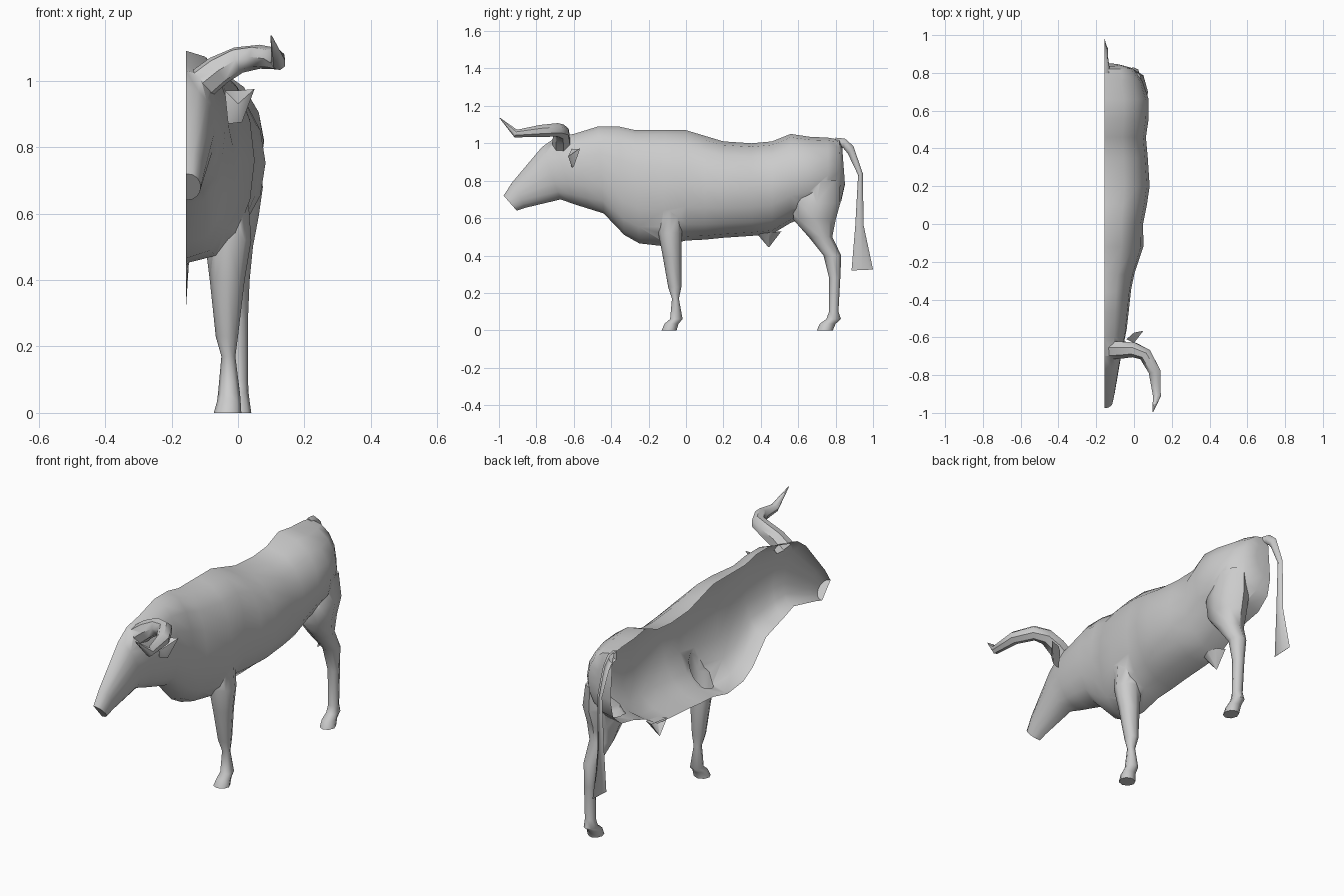
import bpy, bmesh, math
from mathutils import Vector

CUT = -0.157  # plane where the half model is open

if "Cube" in bpy.data.objects:
    bpy.data.objects.remove(bpy.data.objects["Cube"], do_unlink=True)

hide = bpy.data.materials.new("plain grey")
hide.use_nodes = True
grey = (0.6, 0.6, 0.6, 1)
hide.diffuse_color = grey
hide.node_tree.nodes["Principled BSDF"].inputs["Base Color"].default_value = grey


def make_object(name, bm):
    mesh = bpy.data.meshes.new(name)
    bm.to_mesh(mesh)
    bm.free()
    mesh.materials.append(hide)
    obj = bpy.data.objects.new(name, mesh)
    bpy.context.collection.objects.link(obj)
    return obj


def loft(name, rings):
    """Closed skin through rings of equal point count, capped at the ends."""
    bm = bmesh.new()
    loops = [[bm.verts.new(p) for p in ring] for ring in rings]
    n = len(loops[0])
    for a, b in zip(loops, loops[1:]):
        for i in range(n):
            j = (i + 1) % n
            bm.faces.new((a[i], a[j], b[j], b[i]))
    bm.faces.new(loops[0])
    bm.faces.new(loops[-1])
    bmesh.ops.recalc_face_normals(bm, faces=bm.faces)
    return make_object(name, bm)


def half_ring(y1, z1, y2, z2, width, steps=8):
    """Half oval from a first to a second point on the cut plane."""
    ring = []
    for i in range(steps + 1):
        t = math.pi * i / steps
        f = (1 - math.cos(t)) / 2
        x = CUT + width * abs(math.sin(t)) ** 0.85
        ring.append((x, y1 + (y2 - y1) * f, z1 + (z2 - z1) * f))
    return ring


def oval(centre, u, v, sides=8):
    return [centre + u * math.cos(2 * math.pi * i / sides)
            + v * math.sin(2 * math.pi * i / sides) for i in range(sides)]


def leg(name, rows):
    """Rows of height, front y, back y, inner x, outer x."""
    rings = []
    for z, y1, y2, x1, x2 in rows:
        c = Vector(((x1 + x2) / 2, (y1 + y2) / 2, z))
        rings.append(oval(c, Vector(((x2 - x1) / 2, 0, 0)), Vector((0, (y2 - y1) / 2, 0))))
    return loft(name, rings)


def activate(obj):
    bpy.ops.object.select_all(action="DESELECT")
    obj.select_set(True)
    bpy.context.view_layer.objects.active = obj


def open_cut(obj):
    """Remove the faces lying on the cut plane."""
    bm = bmesh.new()
    bm.from_mesh(obj.data)
    flat = [f for f in bm.faces if all(abs(v.co.x - CUT) < 1e-4 for v in f.verts)]
    bmesh.ops.delete(bm, geom=flat, context="FACES")
    bm.to_mesh(obj.data)
    bm.free()


# Head and trunk: top y, z, bottom y, z, width
body = loft("body", [half_ring(*s) for s in (
    (-0.975, 0.72, -0.905, 0.64, 0.045),
    (-0.93, 0.79, -0.86, 0.655, 0.055),
    (-0.77, 0.98, -0.67, 0.70, 0.085),
    (-0.70, 1.03, -0.60, 0.675, 0.10),
    (-0.60, 1.05, -0.52, 0.65, 0.118),
    (-0.47, 1.09, -0.44, 0.625, 0.13),
    (-0.36, 1.09, -0.33, 0.51, 0.142),
    (-0.27, 1.07, -0.25, 0.465, 0.16),
    (-0.12, 1.07, -0.12, 0.45, 0.207),
    (0.0, 1.07, 0.0, 0.48, 0.205),
    (0.1, 1.04, 0.1, 0.485, 0.225),
    (0.2, 1.01, 0.2, 0.495, 0.24),
    (0.35, 1.0, 0.35, 0.505, 0.23),
    (0.46, 1.01, 0.46, 0.515, 0.22),
    (0.56, 1.05, 0.56, 0.575, 0.235),
    (0.66, 1.035, 0.66, 0.61, 0.235),
    (0.76, 1.03, 0.76, 0.63, 0.20),
    (0.82, 1.02, 0.83, 0.69, 0.15),
    (0.835, 0.98, 0.85, 0.78, 0.08))])

# Legs with hooves
front_leg = leg("front_leg", (
    (0.66, -0.14, -0.03, -0.08, 0.03),
    (0.52, -0.148, -0.022, -0.10, 0.04),
    (0.40, -0.125, -0.025, -0.085, 0.02),
    (0.23, -0.095, -0.025, -0.067, 0.0),
    (0.17, -0.075, -0.038, -0.05, -0.008),
    (0.06, -0.085, -0.018, -0.06, 0.006),
    (0.035, -0.115, -0.04, -0.063, 0.008),
    (0.0, -0.13, -0.05, -0.073, 0.01)))
hind_leg = leg("hind_leg", (
    (0.80, 0.62, 0.82, -0.08, 0.05),
    (0.68, 0.57, 0.825, -0.10, 0.075),
    (0.59, 0.575, 0.80, -0.10, 0.062),
    (0.50, 0.655, 0.782, -0.08, 0.045),
    (0.40, 0.735, 0.83, -0.045, 0.035),
    (0.28, 0.765, 0.825, -0.03, 0.03),
    (0.10, 0.765, 0.815, -0.025, 0.03),
    (0.06, 0.75, 0.828, -0.03, 0.032),
    (0.035, 0.715, 0.80, -0.033, 0.035),
    (0.0, 0.70, 0.785, -0.035, 0.04)))

# Horn: sweeps outward, forward, then up to a point
path = [Vector(p) for p in (
    (-0.11, -0.665, 0.99), (-0.06, -0.665, 1.03), (0.0, -0.665, 1.062),
    (0.06, -0.69, 1.072), (0.11, -0.78, 1.066), (0.122, -0.91, 1.052),
    (0.10, -0.995, 1.135))]
rings = []
for i, (p, r) in enumerate(zip(path, (0.05, 0.047, 0.041, 0.037, 0.033, 0.022, 0.002))):
    tangent = (path[min(i + 1, 6)] - path[max(i - 1, 0)]).normalized()
    side = tangent.cross(Vector((0, 0, 1))).normalized()
    rings.append(oval(p, side * r, side.cross(tangent) * r, 7))
horn = loft("horn", rings)

# Weld legs and horn into the body, then open the flat side
for part in (front_leg, hind_leg, horn):
    activate(body)
    mod = body.modifiers.new("weld", "BOOLEAN")
    mod.operation = "UNION"
    mod.solver = "EXACT"
    mod.object = part
    bpy.ops.object.modifier_apply(modifier=mod.name)
    bpy.data.objects.remove(part, do_unlink=True)
open_cut(body)

# Tail with a flat tuft
tail = loft("tail", [half_ring(*s, 4) for s in (
    (0.80, 1.03, 0.80, 0.98, 0.03),
    (0.85, 1.025, 0.84, 0.975, 0.025),
    (0.895, 0.985, 0.865, 0.945, 0.02),
    (0.945, 0.84, 0.92, 0.83, 0.018),
    (0.95, 0.56, 0.905, 0.56, 0.016),
    (1.0, 0.325, 0.885, 0.32, 0.001))])
open_cut(tail)

# Pointed bump under the belly
udder = loft("udder", [half_ring(*s, 4) for s in (
    (0.38, 0.515, 0.51, 0.53, 0.06),
    (0.44, 0.445, 0.445, 0.445, 0.002))])
open_cut(udder)

# Ear: folded leaf opening forward
bm = bmesh.new()
root, low, top, tip, fold = [bm.verts.new(p) for p in (
    (-0.04, -0.61, 0.97), (-0.03, -0.61, 0.87), (0.0, -0.575, 0.97),
    (0.05, -0.565, 0.975), (0.012, -0.60, 0.875))]
middle = bm.verts.new((0.0, -0.63, 0.93))
for a, b in ((root, low), (low, fold), (fold, tip), (tip, top), (top, root)):
    bm.faces.new((a, b, middle))
bm.faces.new((root, top, tip, fold, low))
bmesh.ops.recalc_face_normals(bm, faces=bm.faces)
ear = make_object("ear", bm)

for obj in (body, tail, udder, ear):
    activate(obj)
    bpy.ops.object.shade_smooth_by_angle(angle=math.radians(50))
